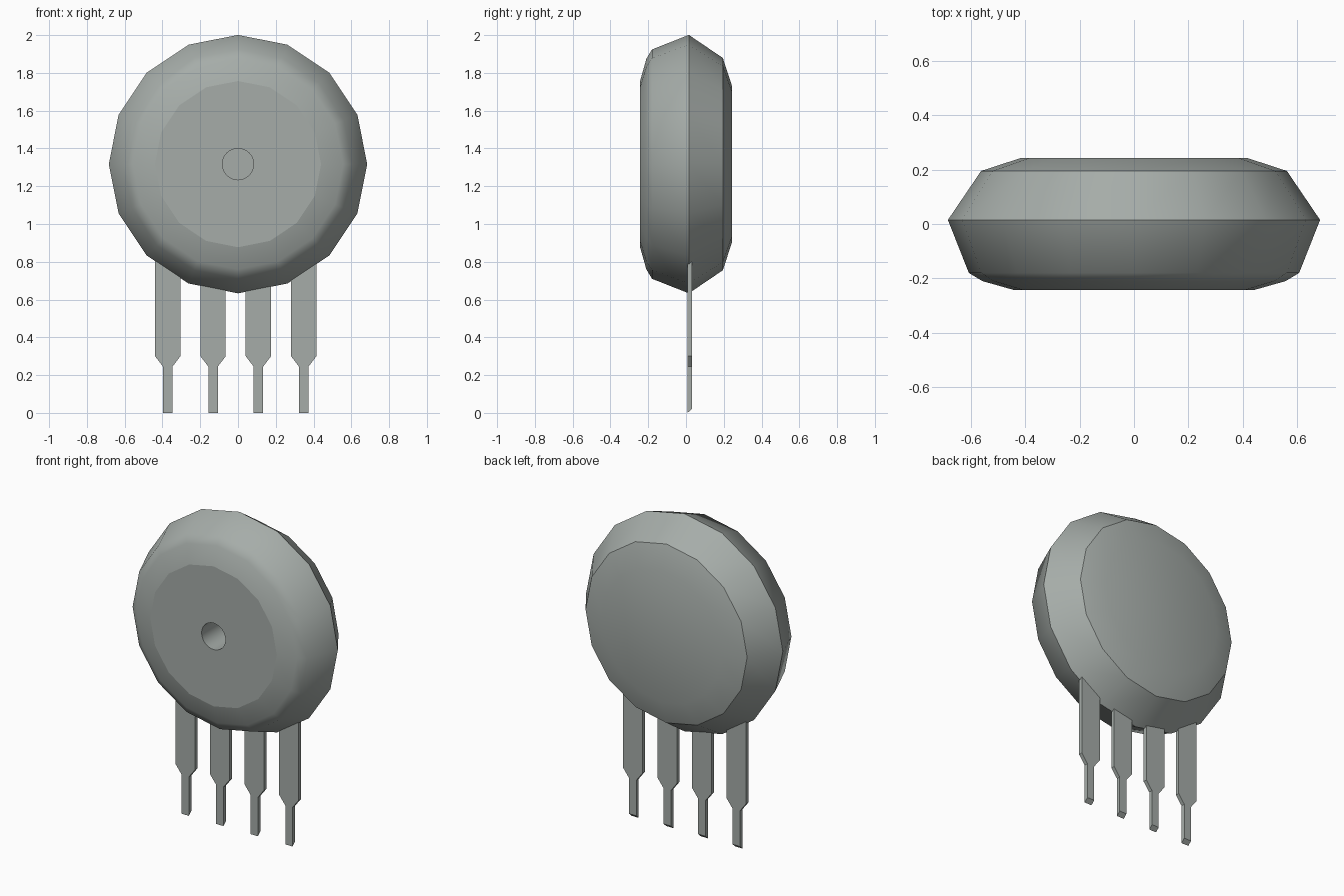
import bpy, bmesh, math

cube = bpy.data.objects.get("Cube")
if cube:
    bpy.data.objects.remove(cube, do_unlink=True)

# Single grey material
grey = bpy.data.materials.new("soft grey")
grey.use_nodes = True
colour = (0.38, 0.415, 0.395, 1)
grey.diffuse_color = colour
grey.node_tree.nodes["Principled BSDF"].inputs["Base Color"].default_value = colour

CENTRE_Z = 1.317
SIDES = 16


def make_object(name, bm):
    bmesh.ops.recalc_face_normals(bm, faces=bm.faces[:])
    mesh = bpy.data.meshes.new(name)
    bm.to_mesh(mesh)
    bm.free()
    mesh.materials.append(grey)
    obj = bpy.data.objects.new(name, mesh)
    bpy.context.collection.objects.link(obj)
    return obj


def ring(bm, y, r, n):
    return [bm.verts.new((r * math.sin(math.tau * i / n), y,
                          CENTRE_Z + r * math.cos(math.tau * i / n))) for i in range(n)]


def bridge(bm, a, b):
    n = len(a)
    for i in range(n):
        j = (i + 1) % n
        bm.faces.new((a[i], a[j], b[j], b[i])).smooth = True


def crease(bm, loop):
    for i, v in enumerate(loop):
        bm.edges.get((v, loop[(i + 1) % len(loop)])).smooth = False


# Disc body: faceted rings from front (-y) to back
bm = bmesh.new()
profile = [(-0.243, 0.44), (-0.21, 0.557), (-0.18, 0.607),
           (0.015, 0.684), (0.195, 0.562), (0.243, 0.415)]
rings = [ring(bm, y, r, SIDES) for y, r in profile]
for a, b in zip(rings, rings[1:]):
    bridge(bm, a, b)
bm.faces.new(rings[-1]).smooth = True

# Centre hole in the front face
mouth = ring(bm, -0.243, 0.083, SIDES * 2)
floor = ring(bm, -0.04, 0.083, SIDES * 2)
bridge(bm, mouth, floor)
bm.faces.new(floor)
front = rings[0]
for i in range(SIDES):
    j = (i + 1) % SIDES
    bm.faces.new((front[i], front[j], mouth[2 * j], mouth[2 * i + 1], mouth[2 * i]))

# Sharp ridge, back rim and hole edges
for loop in (rings[3], rings[4], mouth, floor):
    crease(bm, loop)
make_object("disc_body", bm)

# Four flat stepped pins with a chamfered tip
half_outline = [(0.025, 0.0), (0.025, 0.245), (0.067, 0.3), (0.067, 0.86)]
outline = half_outline + [(-x, z) for x, z in reversed(half_outline)]
for k in range(4):
    cx = -0.372 + 0.24 * k
    bm = bmesh.new()
    near = [bm.verts.new((cx + x, 0.008, z)) for x, z in outline]
    far = [bm.verts.new((cx + x, 0.032, max(z, 0.022))) for x, z in outline]
    bm.faces.new(near)
    bm.faces.new(far)
    for i in range(len(outline)):
        j = (i + 1) % len(outline)
        bm.faces.new((near[i], near[j], far[j], far[i]))
    make_object(f"pin_{k + 1}", bm)
